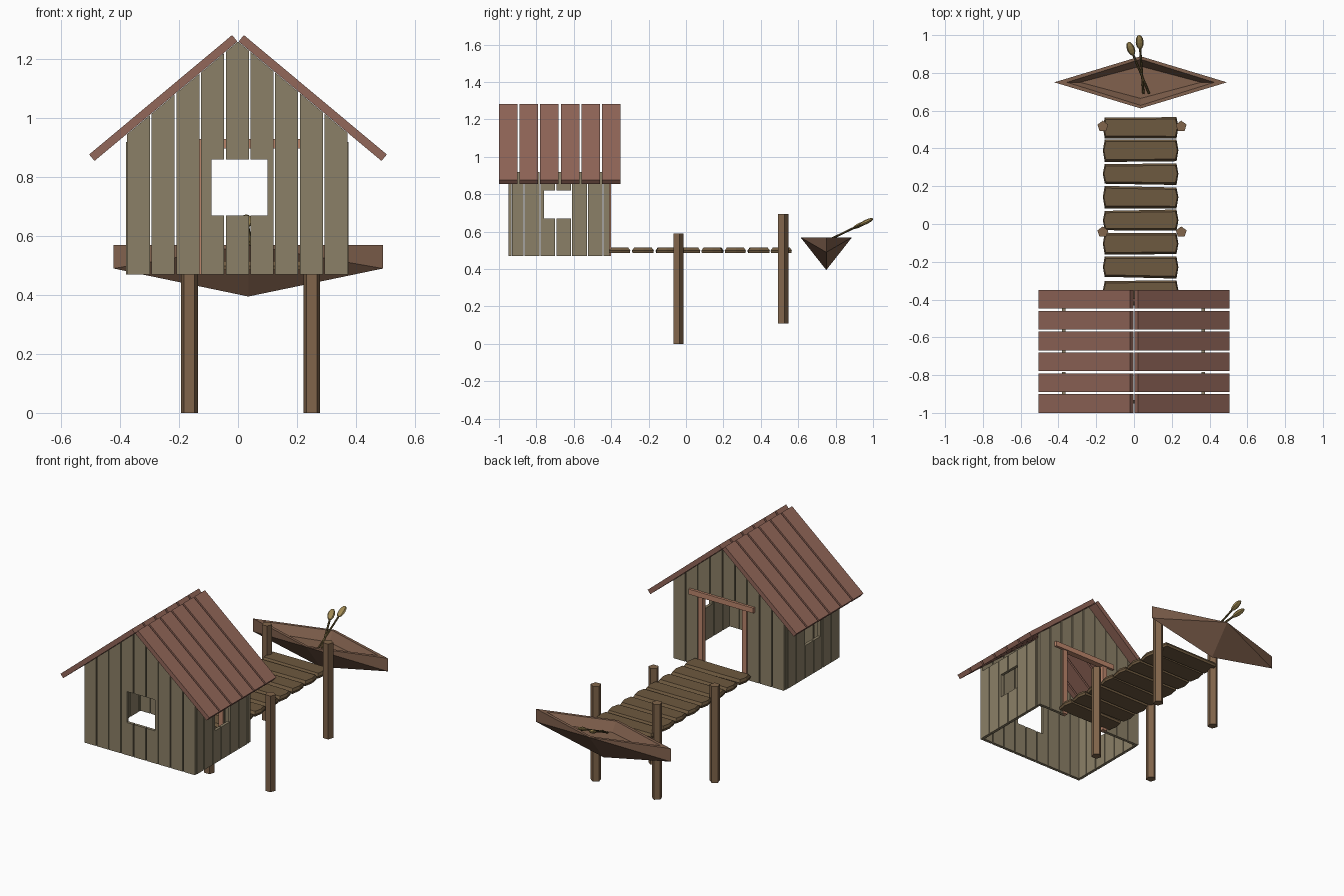
import bpy, bmesh, math, random
from mathutils import Vector

if "Cube" in bpy.data.objects:
    bpy.data.objects.remove(bpy.data.objects["Cube"])

random.seed(4)


def material(name, rgb):
    m = bpy.data.materials.new(name)
    m.diffuse_color = (*rgb, 1)
    m.use_nodes = True
    m.node_tree.nodes["Principled BSDF"].inputs["Base Color"].default_value = m.diffuse_color
    return m


WALL = material("weathered_wood", (0.26, 0.215, 0.135))
ROOF = material("red_wood", (0.29, 0.135, 0.10))
DECK = material("deck_wood", (0.155, 0.10, 0.05))
POST = material("post_wood", (0.22, 0.13, 0.07))
BOAT = material("boat_wood", (0.22, 0.12, 0.075))
FRAME = material("frame_wood", (0.50, 0.24, 0.15))
SHAFT = material("oar_shaft", (0.12, 0.085, 0.03))
BLADE = material("oar_blade", (0.36, 0.26, 0.09))

# axis mappings for extruded profiles (u, v, depth)
XZ = lambda u, v, d: (u, d, v)
YZ = lambda u, v, d: (d, u, v)
XY = lambda u, v, d: (u, v, d)


def prism(bm, pts, lo, hi, plane):
    a = [bm.verts.new(plane(u, v, lo)) for u, v in pts]
    b = [bm.verts.new(plane(u, v, hi)) for u, v in pts]
    bm.faces.new(a[::-1])
    bm.faces.new(b)
    n = len(pts)
    for i in range(n):
        bm.faces.new((a[i], a[(i + 1) % n], b[(i + 1) % n], b[i]))


def finish(bm, name, mat):
    bmesh.ops.recalc_face_normals(bm, faces=bm.faces[:])
    me = bpy.data.meshes.new(name)
    bm.to_mesh(me)
    bm.free()
    me.materials.append(mat)
    ob = bpy.data.objects.new(name, me)
    bpy.context.collection.objects.link(ob)
    return ob


def rect(u0, u1, v0, v1):
    return [(u0, v0), (u1, v0), (u1, v1), (u0, v1)]


def cut(ob, hole, plane, lo, hi):
    """Cut an opening through every plank of a wall."""
    bm = bmesh.new()
    prism(bm, rect(*hole), lo, hi, plane)
    cutter = finish(bm, "cutter", WALL)
    cutter.hide_render = True
    mod = ob.modifiers.new("opening", 'BOOLEAN')
    mod.operation, mod.object, mod.solver = 'DIFFERENCE', cutter, 'EXACT'
    bpy.context.view_layer.objects.active = ob
    bpy.ops.object.modifier_apply(modifier=mod.name)
    bpy.data.objects.remove(cutter)


BASE, PEAK, SLOPE, GAP, T = 0.47, 1.26, 0.835, 0.003, 0.018
PITCH = 0.0839


# gable walls of upright planks
def gable(name, y0, hole):
    bm = bmesh.new()
    top = lambda x: PEAK - SLOPE * abs(x)
    for i in range(9):
        a, b = -0.38 + i * PITCH + GAP, -0.38 + (i + 1) * PITCH - GAP
        pts = [(a, BASE), (b, BASE), (b, top(b))]
        if a < 0 < b:
            pts.append((0, PEAK))
        prism(bm, pts + [(a, top(a))], y0, y0 + T, XZ)
    cut(finish(bm, name, WALL), hole, XZ, y0 - 0.05, y0 + 0.07)


gable("front_wall", -0.95, (-0.09, 0.10, 0.67, 0.86))
gable("back_wall", -0.428, (-0.115, 0.185, 0.40, 0.90))

# side walls with small windows
for name, x0 in (("left_wall", -0.38), ("right_wall", 0.375 - T)):
    bm = bmesh.new()
    for i in range(7):
        a = max(-0.95 + i * 0.0845 + GAP, -0.931)
        b = min(-0.95 + (i + 1) * 0.0845 - GAP, -0.429)
        prism(bm, rect(a, b, BASE, 0.92), x0, x0 + T, YZ)
    cut(finish(bm, name, WALL), (-0.76, -0.61, 0.67, 0.82), YZ, x0 - 0.05, x0 + 0.07)

# roof slopes
for name, s in (("left_roof", -1), ("right_roof", 1)):
    bm = bmesh.new()
    pts = [(0.002 * s, 1.26), (0.02 * s, 1.282), (0.505 * s, 0.877), (0.487 * s, 0.855)]
    for i in range(6):
        y = -1.0 + i * 0.1103
        prism(bm, pts, y, y + 0.099, XZ)
    finish(bm, name, ROOF)

# door frame
bm = bmesh.new()
for x in (-0.13, 0.17):
    prism(bm, rect(x, x + 0.03, BASE, 0.90), -0.432, -0.402, XZ)
finish(bm, "door_posts", FRAME)
bm = bmesh.new()
prism(bm, rect(-0.18, 0.26, 0.898, 0.93), -0.432, -0.395, XZ)
finish(bm, "door_lintel", FRAME)

# pier deck: worn planks with bulging ends and chamfered edges
bm = bmesh.new()
for i in range(8):
    y = 0.513 - i * 0.1235
    j = [random.uniform(-0.006, 0.006) for _ in range(4)]
    plan = [(-0.19, -0.056 + j[0]), (0.19, -0.056 + j[1]), (0.2, 0),
            (0.19, 0.054 + j[2]), (-0.19, 0.054 + j[3]), (-0.2, 0)]
    rings = [[bm.verts.new((0.035 + u * k, y + v * kv, z)) for u, v in plan]
             for z, k, kv in ((0.485, 0.98, 0.95), (0.499, 1, 1), (0.515, 0.97, 0.8))]
    bm.faces.new(rings[0])
    bm.faces.new(rings[2])
    for lo, hi in zip(rings, rings[1:]):
        for n in range(6):
            m = (n + 1) % 6
            bm.faces.new((lo[n], lo[m], hi[m], hi[n]))
finish(bm, "pier_planks", DECK)

# five-sided pier posts
for row, y, z0, z1 in (("near", -0.043, 0, 0.59), ("far", 0.517, 0.11, 0.695)):
    for side, x in (("left", -0.165), ("right", 0.25)):
        bm = bmesh.new()
        pts = [(x + 0.03 * math.cos(math.radians(90 + 72 * k)),
                y + 0.03 * math.sin(math.radians(90 + 72 * k))) for k in range(5)]
        prism(bm, pts, z0, z1, XY)
        finish(bm, f"{row}_{side}_post", POST)

# boat: pointed hull, rim and recessed floor
bm = bmesh.new()
C = Vector((0.035, 0.75, 0))


def ring(hx, hy, z):
    return [bm.verts.new(C + Vector(p)) for p in
            ((-hx, 0, z), (0, -hy, z), (hx, 0, z), (0, hy, z))]


rim, inner, floor = ring(0.457, 0.138, 0.57), ring(0.39, 0.122, 0.57), ring(0.32, 0.085, 0.515)
for r0, r1 in ((rim, inner), (inner, floor)):
    for n in range(4):
        m = (n + 1) % 4
        bm.faces.new((r0[n], r0[m], r1[m], r1[n]))
bm.faces.new(floor)
keel = bm.verts.new(C + Vector((0, 0, 0.395)))
for e, s in ((0, -1), (2, 1)):
    foot = bm.verts.new(C + Vector((0.457 * s, 0, 0.49)))
    for side in (1, 3):
        bm.faces.new((rim[e], rim[side], foot))
        bm.faces.new((foot, rim[side], keel))
finish(bm, "boat", BOAT)

# oars resting over the far side of the boat
for name, a, b in (("first_oar", (0.08, 0.69, 0.52), (-0.017, 0.928, 0.635)),
                   ("second_oar", (0.05, 0.69, 0.52), (0.03, 0.963, 0.652))):
    a, b = Vector(a), Vector(b)
    d = b - a
    rot = d.to_track_quat('Z', 'X').to_euler()
    bpy.ops.mesh.primitive_cylinder_add(vertices=6, radius=0.006, depth=d.length,
                                        location=(a + b) / 2, rotation=rot)
    ob = bpy.context.object
    ob.name = name + "_shaft"
    ob.data.materials.append(SHAFT)
    bpy.ops.mesh.primitive_uv_sphere_add(segments=8, ring_count=6, radius=1,
                                         location=b, rotation=rot)
    ob = bpy.context.object
    ob.name = name + "_blade"
    ob.scale = (0.012, 0.021, 0.042)
    ob.data.materials.append(BLADE)
